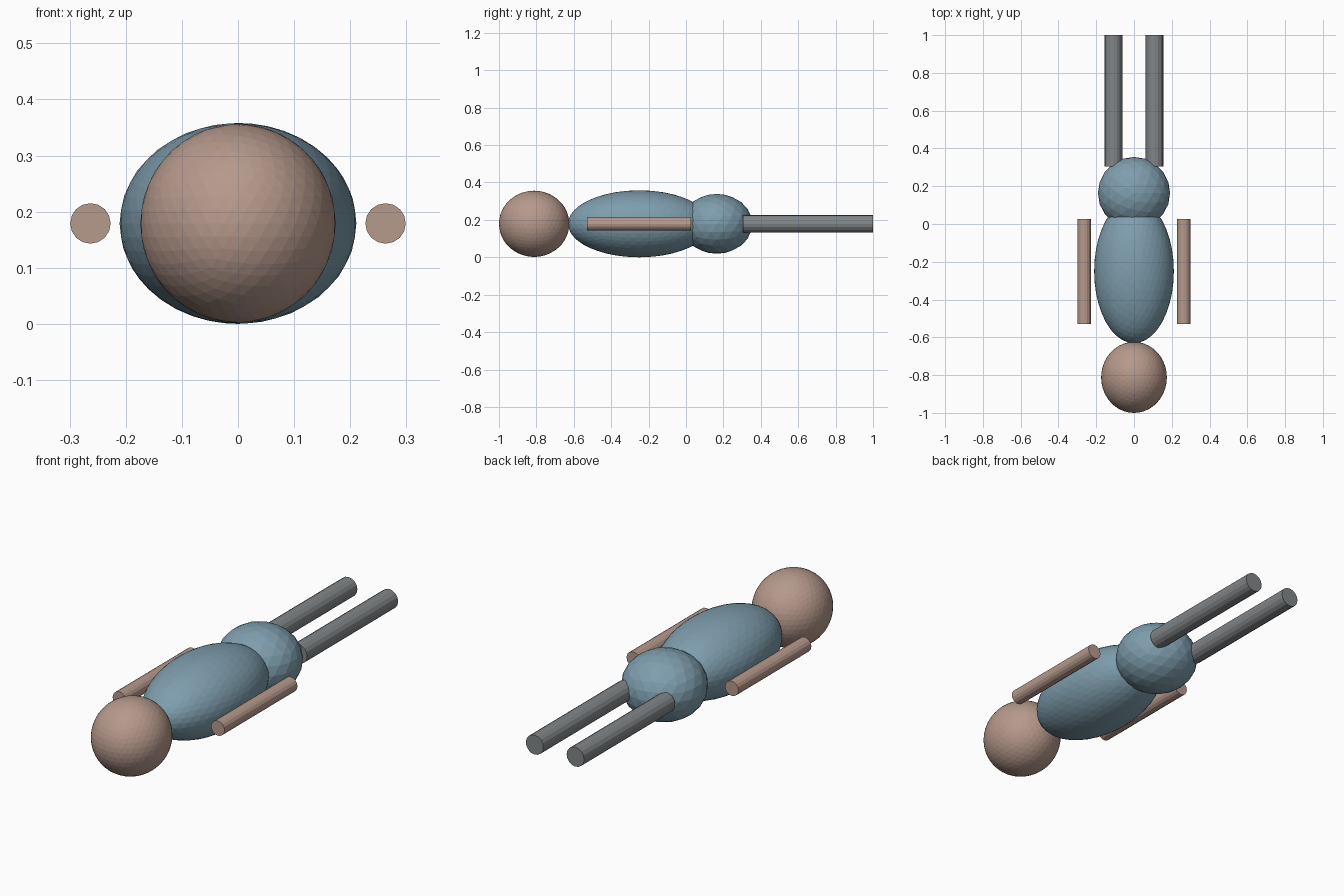
import bpy, math

if "Cube" in bpy.data.objects:
    bpy.data.objects.remove(bpy.data.objects["Cube"])

def material(name, rgb):
    m = bpy.data.materials.new(name)
    m.diffuse_color = (*rgb, 1)
    m.use_nodes = True
    m.node_tree.nodes["Principled BSDF"].inputs["Base Color"].default_value = m.diffuse_color
    return m

skin = material("skin", (0.47, 0.32, 0.26))
shirt = material("blue cloth", (0.21, 0.34, 0.42))
trousers = material("grey cloth", (0.22, 0.235, 0.245))
MID = 0.179  # height of the lying body's axis

def ball(name, y, radii, detail, mat):
    bpy.ops.mesh.primitive_ico_sphere_add(subdivisions=detail, radius=1, location=(0, y, MID))
    ob = bpy.context.object
    ob.name, ob.scale = name, radii
    ob.data.materials.append(mat)

def limb(name, x, y0, y1, radius, mat):
    bpy.ops.mesh.primitive_cylinder_add(vertices=16, radius=radius, depth=y1 - y0,
        location=(x, (y0 + y1) / 2, MID), rotation=(math.pi / 2, 0, 0))
    ob = bpy.context.object
    ob.name = name
    ob.data.materials.append(mat)

# Head, torso and hips lie in a row along y
ball("head", -0.812, (0.174, 0.188, 0.177), 4, skin)
ball("torso", -0.25, (0.211, 0.381, 0.179), 4, shirt)
ball("hips", 0.164, (0.191, 0.191, 0.16), 3, shirt)

# Paired arms and legs
for side, s in (("left", -1), ("right", 1)):
    limb(side + "_arm", s * 0.263, -0.53, 0.027, 0.036, skin)
    limb(side + "_leg", s * 0.109, 0.305, 1.0, 0.047, trousers)
